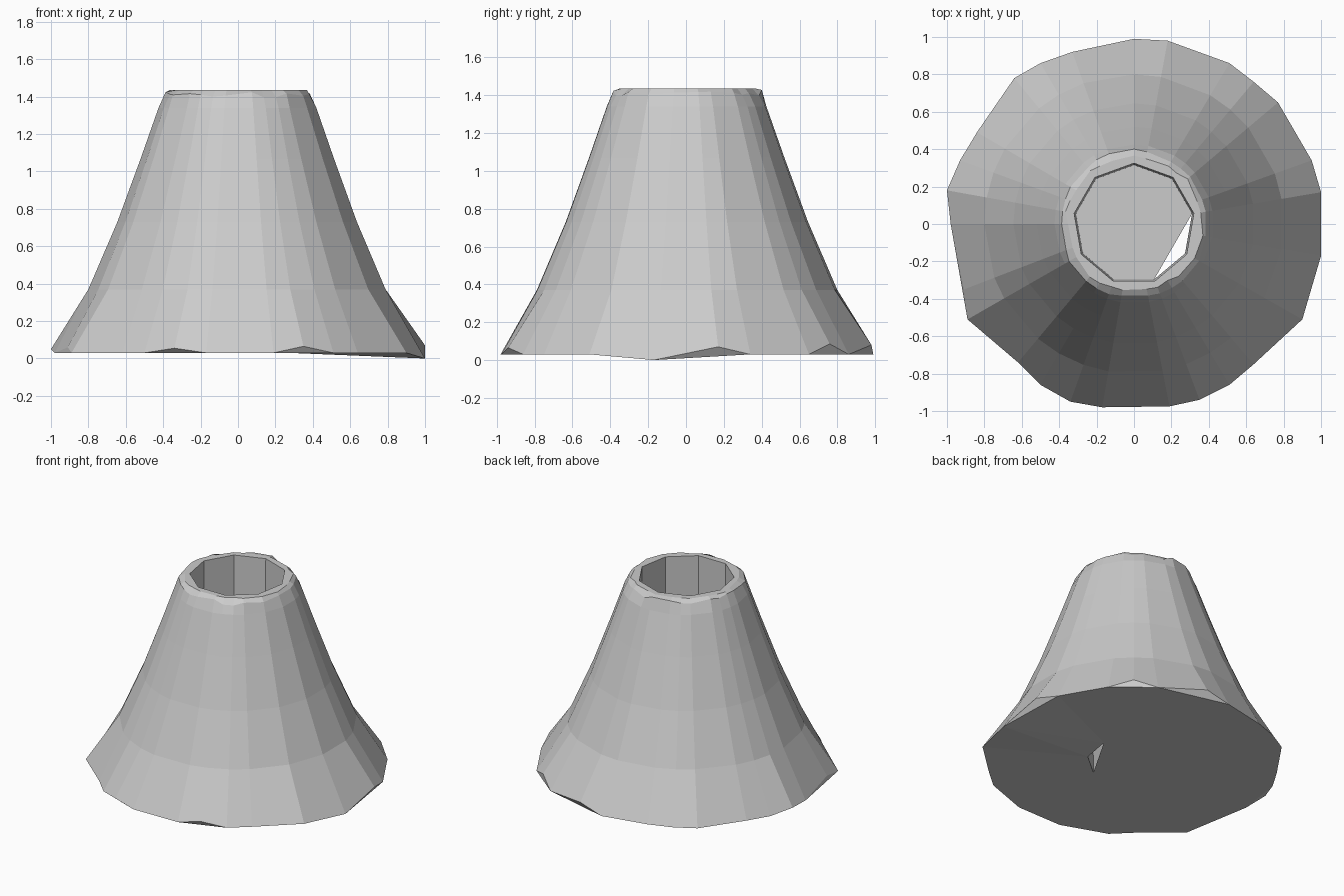
import bpy, bmesh, math, random

if "Cube" in bpy.data.objects:
    bpy.data.objects.remove(bpy.data.objects["Cube"])

random.seed(4)
# Worn foot outline: x, y, z
FOOT = [(1, .17, .07), (.95, .34, .03), (.77, .65, .03), (.64, .76, .085),
        (.51, .86, .03), (.18, .98, .08), (0, .99, .03), (-.33, .92, .03),
        (-.5, .86, .03), (-.64, .78, .03), (-.84, .49, .03), (-.93, .34, .03),
        (-1, .18, .05), (-.98, 0, .03), (-.91, -.35, .06), (-.89, -.51, .03),
        (-.62, -.74, .03), (-.5, -.86, .03), (-.34, -.95, .055), (-.17, -.98, .03),
        (.19, -.975, .03), (.35, -.94, .065), (.51, -.86, .03), (.64, -.75, .03),
        (.9, -.51, .03), (1, -.17, 0)]
# Flared side profile: radius, height
PROFILE = [(.80, .37), (.645, .73), (.52, 1.07), (.425, 1.34)]
TOP, BORE = 1.435, .325

bm = bmesh.new()
angles = [math.atan2(y, x) for x, y, z in FOOT]


def ring(radii, heights, angs):
    return [bm.verts.new((r * math.cos(a), r * math.sin(a), z))
            for r, z, a in zip(radii, heights, angs)]


def bridge(a, b):
    n = len(a)
    for i in range(n):
        j = (i + 1) % n
        bm.faces.new((a[i], a[j], b[j], b[i]))


def loop_edges(vs):
    return [bm.edges.get((vs[i], vs[i - 1])) or bm.edges.new((vs[i], vs[i - 1]))
            for i in range(len(vs))]


# Flared outer wall
n = len(FOOT)
foot = [bm.verts.new(p) for p in FOOT]
rings = [foot] + [ring([r] * n, [z] * n, angles) for r, z in PROFILE]
# Chipped rim edge
rings.append(ring([random.uniform(.385, .402) for _ in angles],
                  [random.uniform(1.395, 1.43) for _ in angles], angles))
rings.append(ring([random.uniform(.35, .375) for _ in angles], [TOP] * n, angles))
for a, b in zip(rings, rings[1:]):
    bridge(a, b)

# Nine-sided bore
bore_angles = [math.radians(10 + 40 * i) for i in range(9)]
bore_top = ring([BORE] * 9, [TOP] * 9, bore_angles)
bore_low = ring([BORE - .01] * 9, [.03] * 9, bore_angles)
bridge(bore_top, bore_low)

# Flat rim around the bore
bmesh.ops.triangle_fill(bm, use_beauty=True, normal=(0, 0, 1),
                        edges=loop_edges(rings[-1]) + loop_edges(bore_top))

# Raised notches along the foot, then the underside
low = []
for i, v in enumerate(foot):
    if FOOT[i][2] > .04:
        bm.faces.new((foot[i - 1], v, foot[(i + 1) % n]))
    else:
        low.append(v)
bmesh.ops.triangle_fill(bm, use_beauty=True, normal=(0, 0, -1),
                        edges=loop_edges(low) + loop_edges(bore_low))

# Bore floor, leaving one open corner
bm.faces.new([v for i, v in enumerate(bore_low) if i != 8])

bmesh.ops.recalc_face_normals(bm, faces=bm.faces)
mesh = bpy.data.meshes.new("flared_cone")
bm.to_mesh(mesh)
bm.free()
obj = bpy.data.objects.new("flared_cone", mesh)
bpy.context.collection.objects.link(obj)
